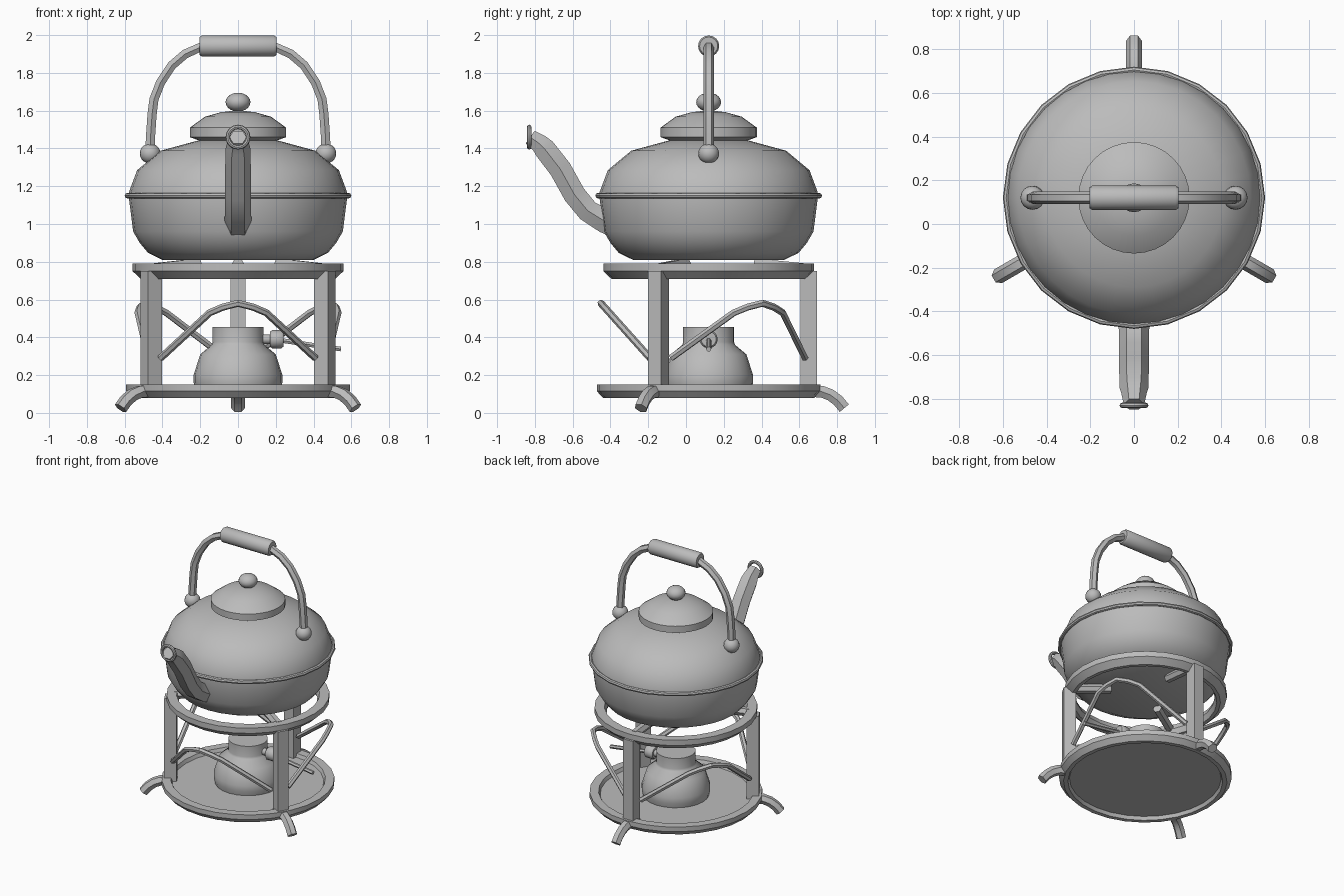
import bpy, bmesh, math
from mathutils import Vector, Matrix

if "Cube" in bpy.data.objects:
    bpy.data.objects.remove(bpy.data.objects["Cube"])

CENTRE = Vector((0, 0.12, 0))   # vertical axis shared by kettle and stand

metal = bpy.data.materials.new("grey_metal")
metal.diffuse_color = (0.5, 0.5, 0.5, 1)
metal.use_nodes = True
metal.node_tree.nodes["Principled BSDF"].inputs["Base Color"].default_value = metal.diffuse_color


def finish(bm, name, angle=40):
    bmesh.ops.recalc_face_normals(bm, faces=bm.faces[:])
    mesh = bpy.data.meshes.new(name)
    bm.to_mesh(mesh)
    bm.free()
    mesh.materials.append(metal)
    obj = bpy.data.objects.new(name, mesh)
    bpy.context.collection.objects.link(obj)
    bpy.ops.object.select_all(action='DESELECT')
    obj.select_set(True)
    bpy.context.view_layer.objects.active = obj
    bpy.ops.object.shade_smooth_by_angle(angle=math.radians(angle))
    return obj


def lathe(name, profile, sides=24, closed=False, matrix=None, angle=40):
    """Revolve (radius, height) points; open profiles get flat end caps."""
    bm = bmesh.new()
    rings = []
    for r, z in profile:
        rings.append([bm.verts.new((r * math.cos(2 * math.pi * i / sides),
                                    r * math.sin(2 * math.pi * i / sides), z))
                      for i in range(sides)])
    pairs = list(zip(rings, rings[1:]))
    if closed:
        pairs.append((rings[-1], rings[0]))
    else:
        bm.faces.new(rings[0])
        bm.faces.new(rings[-1])
    for a, b in pairs:
        for i in range(sides):
            j = (i + 1) % sides
            bm.faces.new((a[i], a[j], b[j], b[i]))
    bmesh.ops.remove_doubles(bm, verts=bm.verts[:], dist=1e-5)
    bm.transform(matrix if matrix else Matrix.Translation(CENTRE))
    return finish(bm, name, angle)


def sweep(name, path, radii, side, sides=6, angle=35, matrix=None):
    """Tube along a planar path; side is the normal of the path's plane."""
    path = [Vector(p) for p in path]
    side = Vector(side).normalized()
    if not isinstance(radii, (list, tuple)):
        radii = [radii] * len(path)
    bm = bmesh.new()
    rings = []
    for k, p in enumerate(path):
        t = (path[min(k + 1, len(path) - 1)] - path[max(k - 1, 0)]).normalized()
        up = side.cross(t)
        rings.append([bm.verts.new(p + radii[k] * (
            math.cos(2 * math.pi * i / sides) * side + math.sin(2 * math.pi * i / sides) * up))
            for i in range(sides)])
    for a, b in zip(rings, rings[1:]):
        for i in range(sides):
            j = (i + 1) % sides
            bm.faces.new((a[i], a[j], b[j], b[i]))
    bm.faces.new(rings[0])
    bm.faces.new(rings[-1])
    if matrix:
        bm.transform(matrix)
    return finish(bm, name, angle)


def ball(name, loc, scale):
    bm = bmesh.new()
    bmesh.ops.create_uvsphere(bm, u_segments=16, v_segments=10, radius=1)
    bm.transform(Matrix.Translation(loc) @ Matrix.Diagonal((*scale, 1)))
    return finish(bm, name)


def hoop(r, z, rad, n=8):
    return [(r + rad * math.cos(2 * math.pi * i / n), z + rad * math.sin(2 * math.pi * i / n))
            for i in range(n)]


# Kettle body, seam rim, lid and knob
lathe("kettle_body", [(0.40, 0.81), (0.476, 0.847), (0.52, 0.90), (0.555, 0.96), (0.578, 1.14),
                      (0.577, 1.17), (0.534, 1.285), (0.41, 1.388), (0.20, 1.445)], 32)
lathe("kettle_rim", hoop(0.585, 1.15, 0.015), 24, closed=True)
lathe("lid", [(0.20, 1.44), (0.255, 1.46), (0.255, 1.51), (0.175, 1.568), (0.09, 1.592),
              (0, 1.602)], 32)
ball("lid_knob", (0, 0.12, 1.645), (0.066, 0.066, 0.05))

# Spout with lip ring
sweep("spout", [(0, -0.36, 0.985), (0, -0.43, 1.015), (0, -0.52, 1.07), (0, -0.59, 1.155),
                (0, -0.665, 1.29), (0, -0.75, 1.40), (0, -0.775, 1.425), (0, -0.825, 1.46)],
      [0.075, 0.072, 0.068, 0.068, 0.068, 0.066, 0.058, 0.047], (1, 0, 0))
lathe("spout_lip", hoop(0.054, 0, 0.012), 16, closed=True,
      matrix=Matrix.Translation((0, -0.83, 1.46)) @ Matrix.Rotation(math.pi / 2, 4, 'X'))

# Handle: bail, grip and pivot balls
half = [(0.465, 1.37), (0.464, 1.45), (0.455, 1.58), (0.445, 1.66), (0.41, 1.75),
        (0.35, 1.84), (0.28, 1.90), (0.19, 1.94)]
bail = [(x, 0.12, z) for x, z in half]
bail += [(-x, y, z) for x, y, z in reversed(bail)]
sweep("handle_bail", bail, 0.028, (0, 1, 0))
lathe("handle_grip", [(0.048, -0.203), (0.056, -0.19), (0.056, 0.19), (0.048, 0.203)], 16,
      matrix=Matrix.Translation((0, 0.12, 1.942)) @ Matrix.Rotation(math.pi / 2, 4, 'Y'))
for s, word in ((-1, "left"), (1, "right")):
    ball("handle_pivot_" + word, (0.465 * s, 0.12, 1.373), (0.055, 0.055, 0.053))

# Stand: upper ring, lower ring and tray
lathe("upper_ring", [(0.558, 0.79), (0.558, 0.75), (0.515, 0.71), (0.49, 0.71),
                     (0.475, 0.75), (0.49, 0.79)], 28, closed=True, angle=30)
lathe("lower_ring", [(0.592, 0.15), (0.592, 0.115), (0.56, 0.08), (0.53, 0.08),
                     (0.515, 0.115), (0.53, 0.15)], 28, closed=True, angle=30)
lathe("tray", [(0.53, 0.105), (0.53, 0.125)], 28)

# Threefold parts, built along +x (radial) then turned about the axis
brace_half = [(0.41, 0.29), (0.28, 0.41), (0.15, 0.53), (0.08, 0.56), (0, 0.58)]
brace = [(0.31 + 0.26 * (z - 0.29) / 0.29, x, z) for x, z in brace_half]
brace += [(x, -y, z) for x, y, z in reversed(brace[:-1])]
for k, deg in enumerate((90, 210, 330)):
    turn = Matrix.Translation(CENTRE) @ Matrix.Rotation(math.radians(deg), 4, 'Z')
    opposite = turn @ Matrix.Rotation(math.pi, 4, 'Z')
    bm = bmesh.new()
    bmesh.ops.create_cube(bm, size=1)
    bm.transform(turn @ Matrix.Translation((0.53, 0, 0.43)) @ Matrix.Diagonal((0.085, 0.08, 0.64, 1)))
    finish(bm, f"post_{k}")
    sweep(f"foot_{k}", [(0.55, 0, 0.115), (0.60, 0, 0.112), (0.645, 0, 0.095),
                        (0.685, 0, 0.065), (0.718, 0, 0.025)], 0.036, (0, 1, 0), matrix=turn)
    sweep(f"kettle_rest_{k}", [(0.24, 0, 0.79), (0.50, 0, 0.765)], 0.032, (0, 1, 0), matrix=turn)
    sweep(f"brace_{k}", brace, 0.019, (0.29, 0, -0.26), matrix=opposite)

# Burner with wick knob and adjusting rod
lathe("burner", [(0.225, 0.12), (0.235, 0.16), (0.235, 0.20), (0.20, 0.31), (0.14, 0.36),
                 (0.135, 0.375), (0.135, 0.455)], 24)
side_on = Matrix.Translation((0, 0.12, 0.39)) @ Matrix.Rotation(math.pi / 2, 4, 'Y')
lathe("burner_knob", [(0.025, 0.10), (0.025, 0.17), (0.04, 0.17), (0.048, 0.18),
                      (0.048, 0.23), (0.04, 0.24)], 16, matrix=side_on)
sweep("burner_rod", [(0.22, 0.12, 0.385), (0.40, 0.12, 0.358), (0.545, 0.12, 0.338)],
      0.014, (0, 1, 0))
